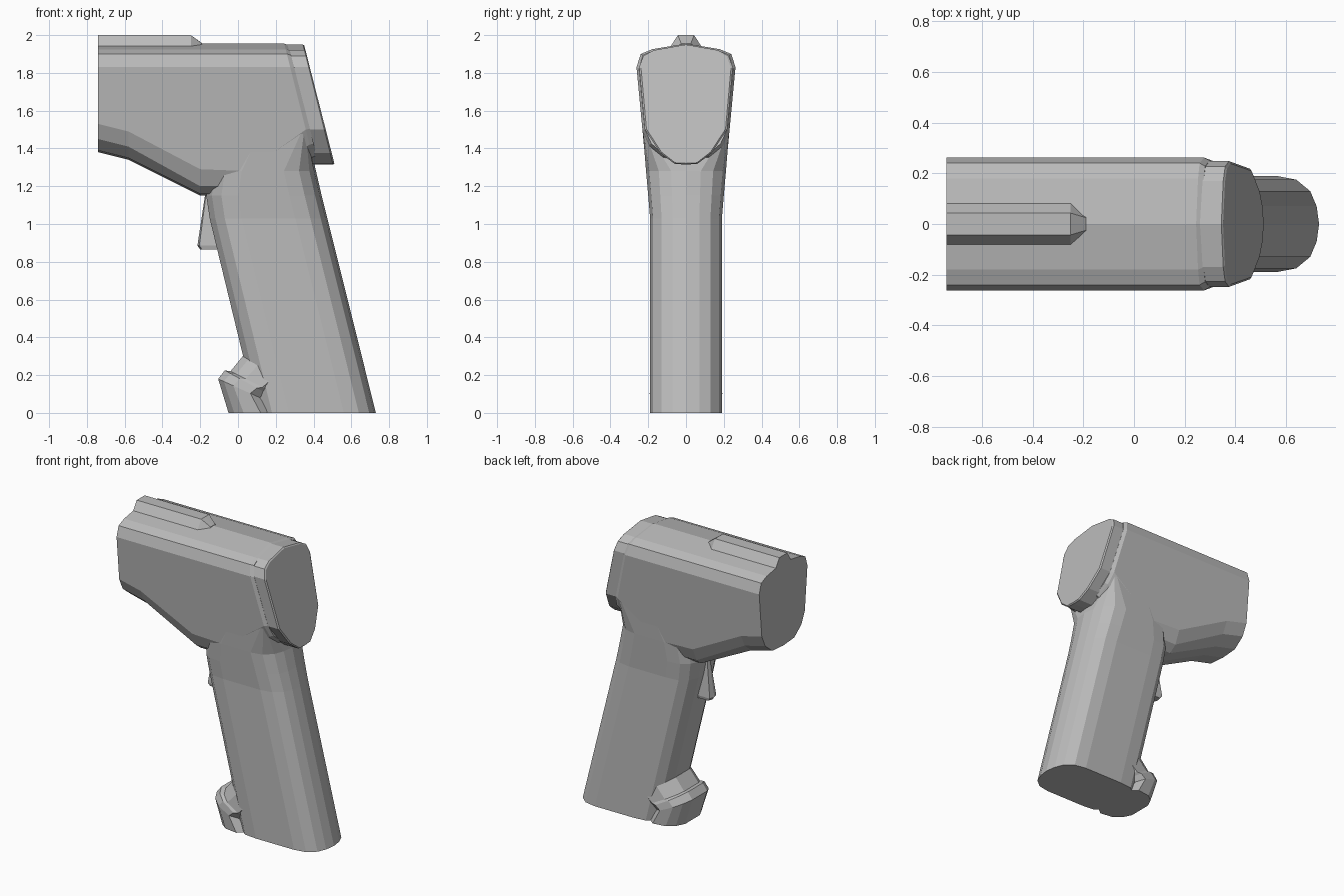
import bpy, bmesh

grey = bpy.data.materials.new("plain grey")
grey.diffuse_color = (0.5, 0.5, 0.5, 1)


def loft(name, halves):
    """Skin a stack of half outlines (y >= 0), each mirrored across y = 0."""
    bm = bmesh.new()
    rings = []
    for half in halves:
        pts = half + [(x, -y, z) for x, y, z in reversed(half) if y > 1e-6]
        rings.append([bm.verts.new(p) for p in pts])
    n = len(rings[0])
    for a, b in zip(rings, rings[1:]):
        for i in range(n):
            j = (i + 1) % n
            bm.faces.new((a[i], a[j], b[j], b[i]))
    bm.faces.new(rings[0])
    bm.faces.new(rings[-1])
    bmesh.ops.recalc_face_normals(bm, faces=bm.faces)
    me = bpy.data.meshes.new(name)
    bm.to_mesh(me)
    bm.free()
    me.materials.append(grey)
    ob = bpy.data.objects.new(name, me)
    bpy.context.collection.objects.link(ob)
    return ob


def side_y(z):
    return 0.262 - 0.0945 * (1.83 - z)


def slant(z, off=0.0):
    return 0.245 + off + 0.25 * (1.955 - z)


TOP = [(0, 1.955), (0.18, 1.925), (0.24, 1.90), (0.262, 1.83)]


def head_outline(side, mid, low):
    return TOP + [(side_y(side), side), (side_y(mid) - 0.03, mid),
                  (0.12, low + 0.01), (0, low)]


# Head: upright sections, ending on a slanted, chamfered back
head = []
for x, s, m, l in ((-0.74, 1.53, 1.45, 1.38), (-0.58, 1.49, 1.41, 1.34),
                   (-0.20, 1.29, 1.20, 1.15), (0.05, 1.28, 1.20, 1.15)):
    head.append([(x, y, z) for y, z in head_outline(s, m, l)])
for off, k in ((0, 1), (0.022, 0.95)):
    head.append([(slant(z, off), y * k, 1.66 + (z - 1.66) * (k + 1) / 2)
                 for y, z in head_outline(1.50, 1.42, 1.345)])
loft("head", head)

# Rear cap
cap_outline = [(0, 1.95), (0.17, 1.92), (0.226, 1.89), (0.248, 1.83),
               (0.218, 1.50), (0.135, 1.375), (0.06, 1.318), (0, 1.315)]
cap = []
for off, k in ((-0.02, 1), (0.098, 1), (0.105, 0.96)):
    cap.append([(slant(z, off), y * k, 1.64 + (z - 1.64) * (k + 1) / 2)
                for y, z in cap_outline])
loft("rear_cap", cap)


# Grip: rounded sections (height, front, back, half width, back corner size)
def grip_section(z, f, b, w, r):
    back = [(0, 0), (0.01, 0.37), (0.035, 0.68), (0.09, 0.92), (0.17, 1)]
    front = [(0.17, 1), (0.08, 0.95), (0.03, 0.74), (0, 0.42), (0, 0)]
    pts = [(b - dx * r, w * (1 - (1 - k) * r) if k else 0, z) for dx, k in back]
    return pts + [(f + dx, w * k, z) for dx, k in front]


loft("grip", [grip_section(*s) for s in (
    (0, 0.10, 0.73, 0.19, 1), (1.03, -0.15, 0.473, 0.19, 1),
    (1.15, -0.168, 0.443, 0.20, 1), (1.28, -0.15, 0.413, 0.2115, 1),
    (1.50, -0.05, 0.362, 0.229, 0.12))])


# Foot lip: tilted bulge at the lower front of the grip
def foot_section(z, f, w, tilt):
    pts = [(0, 0), (0, 0.08), (0.03, 0.14), (0.08, 0.178), (0.17, 0.191),
           (0.22, 0.15), (0.22, 0)]
    return [(f + dx, y * w, z - tilt * dx) for dx, y in pts]


loft("foot_lip", [foot_section(*s) for s in (
    (0, -0.05, 1, 0), (0.18, -0.105, 1.005, 0.45), (0.225, -0.07, 1, 0.55),
    (0.22, -0.04, 0.97, 0.5), (0.30, 0.025, 0.95, 0.6))])

# Trigger: wedge that widens downward
loft("trigger", [
    [(-0.175, 0, 1.15), (-0.17, 0.015, 1.15), (-0.10, 0.015, 1.15), (-0.10, 0, 1.15)],
    [(-0.215, 0, 0.885), (-0.205, 0.035, 0.885), (-0.08, 0.035, 0.885), (-0.08, 0, 0.885)],
    [(-0.20, 0, 0.865), (-0.19, 0.03, 0.865), (-0.08, 0.03, 0.865), (-0.08, 0, 0.865)]])

# Top rail with a pointed, sloping end
loft("top_rail", [
    [(-0.74, 0, 2.0), (-0.74, 0.043, 2.0), (-0.74, 0.085, 1.935), (-0.74, 0, 1.93)],
    [(-0.25, 0, 2.0), (-0.25, 0.043, 2.0), (-0.25, 0.085, 1.935), (-0.25, 0, 1.93)],
    [(-0.19, 0, 1.957), (-0.19, 0.025, 1.955), (-0.19, 0.03, 1.94), (-0.19, 0, 1.93)]])
